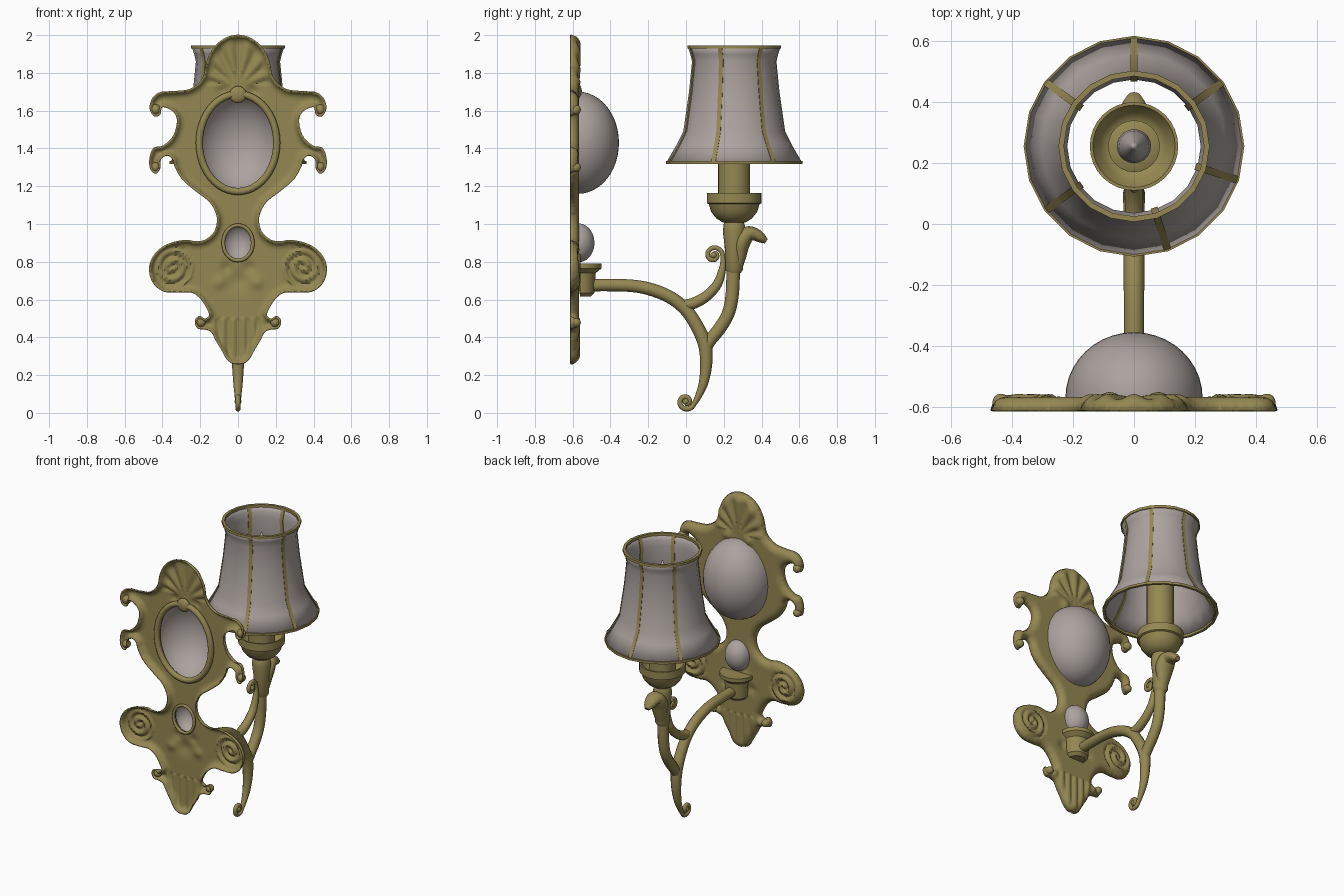
import bpy, bmesh, math
from mathutils import Vector, kdtree, geometry

if "Cube" in bpy.data.objects:
    bpy.data.objects.remove(bpy.data.objects["Cube"])

def material(name, col):
    m = bpy.data.materials.new(name)
    m.diffuse_color = (*col, 1)
    m.use_nodes = True
    m.node_tree.nodes["Principled BSDF"].inputs["Base Color"].default_value = m.diffuse_color
    return m

BRASS = material("aged_brass", (0.30, 0.245, 0.085))
GLASS = material("frosted_grey", (0.41, 0.365, 0.345))
LAMP_Y = 0.255

def finish(ob, mat, angle=40):
    ob.data.materials.clear()
    ob.data.materials.append(mat)
    bpy.ops.object.select_all(action='DESELECT')
    ob.select_set(True)
    bpy.context.view_layer.objects.active = ob
    if ob.type == 'CURVE':
        bpy.ops.object.convert(target='MESH')
        ob = bpy.context.view_layer.objects.active
    bpy.ops.object.shade_smooth_by_angle(angle=math.radians(angle))
    return ob

def from_bmesh(name, bm, mat, angle=40):
    bmesh.ops.recalc_face_normals(bm, faces=bm.faces)
    me = bpy.data.meshes.new(name)
    bm.to_mesh(me)
    bm.free()
    ob = bpy.data.objects.new(name, me)
    bpy.context.collection.objects.link(ob)
    return finish(ob, mat, angle)

def smooth_path(pts, steps=6):
    """Catmull-Rom through points of any dimension."""
    p = [Vector(q) for q in pts]
    p = [2 * p[0] - p[1]] + p + [2 * p[-1] - p[-2]]
    out = []
    for i in range(1, len(p) - 2):
        a, b, c, d = p[i - 1:i + 3]
        for s in range(steps):
            t = s / steps
            out.append(0.5 * (2 * b + (c - a) * t + (2 * a - 5 * b + 4 * c - d) * t * t
                              + (3 * b - a - 3 * c + d) * t ** 3))
    return out + [p[-2]]

def tube(name, pts, mat=BRASS, cyclic=False):
    """Tube through (x, y, z, radius) points."""
    cu = bpy.data.curves.new(name, 'CURVE')
    cu.dimensions = '3D'
    cu.bevel_depth = 1
    cu.bevel_resolution = 4
    cu.use_fill_caps = True
    sp = cu.splines.new('POLY')
    sp.points.add(len(pts) - 1)
    for q, v in zip(sp.points, pts):
        q.co = (v[0], v[1], v[2], 1)
        q.radius = v[3]
    sp.use_cyclic_u = cyclic
    ob = bpy.data.objects.new(name, cu)
    bpy.context.collection.objects.link(ob)
    return finish(ob, mat, 60)

def arm(name, pts):
    """Smoothed tube in the x = 0 plane from (y, z, radius)."""
    return tube(name, [(0, *v) for v in smooth_path(pts)])

def lathe(name, profile, mat, n=32, y=LAMP_Y, arc=2 * math.pi):
    bm = bmesh.new()
    full = arc > 6.28
    cols = []
    for i in range(n if full else n + 1):
        a = arc * i / n
        cols.append([bm.verts.new((r * math.cos(a), y + r * math.sin(a), z)) for r, z in profile])
    for i in range(n):
        c, d = cols[i], cols[(i + 1) % len(cols)]
        for k in range(len(profile) - 1):
            bm.faces.new((c[k], d[k], d[k + 1], c[k + 1]))
    bmesh.ops.remove_doubles(bm, verts=bm.verts, dist=1e-5)
    bmesh.ops.dissolve_degenerate(bm, edges=bm.edges, dist=1e-6)
    return from_bmesh(name, bm, mat)

def ball(name, loc, scale, mat, half=False):
    bm = bmesh.new()
    bmesh.ops.create_uvsphere(bm, u_segments=40, v_segments=24, radius=1)
    if half:
        bmesh.ops.delete(bm, geom=[v for v in bm.verts if v.co.y < -0.001], context='VERTS')
    for v in bm.verts:
        v.co = Vector(loc) + Vector(a * b for a, b in zip(v.co, scale))
    return from_bmesh(name, bm, mat)

# Wall plate: half outline, from the top centre down to the bottom centre
OUTLINE = [
    (0, 2.0), (.06, 1.985), (.12, 1.94), (.16, 1.87), (.178, 1.79), (.205, 1.745), (.26, 1.71),
    (.34, 1.70), (.41, 1.695), (.45, 1.665), (.465, 1.615), (.445, 1.575), (.415, 1.58),
    (.405, 1.62), (.37, 1.615), (.335, 1.59), (.32, 1.55), (.33, 1.49), (.355, 1.445), (.40, 1.41),
    (.445, 1.40), (.465, 1.35), (.462, 1.295), (.435, 1.27), (.415, 1.30), (.41, 1.345),
    (.375, 1.365), (.345, 1.345), (.33, 1.30), (.29, 1.235), (.22, 1.175), (.15, 1.12),
    (.115, 1.06), (.108, 1.01), (.125, .955), (.17, .915), (.22, .905), (.28, .912), (.36, .895),
    (.425, .855), (.462, .795), (.465, .735), (.44, .68), (.39, .645), (.32, .64), (.245, .64),
    (.195, .605), (.16, .55), (.15, .515), (.175, .495), (.205, .51), (.225, .485), (.212, .45),
    (.175, .445), (.14, .43), (.115, .385), (.085, .335), (.06, .29), (.03, .265), (0, .26)]
# Oval windows: centre z, hole half width, hole half height
OVALS = [(0.90, .075, .09), (1.43, .19, .25)]
rim = [Vector((max(0, p.x), p.y)) for p in smooth_path(OUTLINE, 5)]
rim[0].x = rim[-1].x = 0
loop = list(rim)

def up_axis(z0, z1):
    n = round((z1 - z0) / .01)
    return [Vector((0, z0 + (z1 - z0) * i / n)) for i in range(1, n)]

z = 0.26
for cz, w, h in OVALS:
    loop += up_axis(z, cz - h)
    loop += [Vector((w * math.sin(math.pi * i / 30), cz - h * math.cos(math.pi * i / 30)))
             if 0 < i < 30 else Vector((0, cz - h + 2 * h * (i // 30))) for i in range(31)]
    z = cz + h
loop += up_axis(z, 2.0)

def inside(x, z):
    c = False
    ax, az = loop[-1]
    for bx, bz in loop:
        if (az > z) != (bz > z) and x < (bx - ax) * (z - az) / (bz - az) + ax:
            c = not c
        ax, az = bx, bz
    return c

def tree(pts):
    kd = kdtree.KDTree(len(pts))
    for i, p in enumerate(pts):
        kd.insert((p.x, p.y, 0), i)
    kd.balance()
    return kd

dense = [a.lerp(b, s / 4) for a, b in zip(rim, rim[1:]) for s in range(4)]
rim_tree, loop_tree = tree(dense), tree(loop)

def bump(x, z, cx, cz, s):
    return math.exp(-((x - cx) ** 2 + (z - cz) ** 2) / (s * s))

def relief(x, z):
    """Pressed-metal height: rounded edge, shell flutes, volutes, leaf ridges, mask."""
    t = min(rim_tree.find((x, z, 0))[2] / .045, 1)
    h = .042 * math.sqrt(max(0, 1 - (1 - t) ** 2))
    d = math.hypot(x, z - 1.72)
    if z > 1.74:
        h += t * .009 * math.cos(14 * math.atan2(x, z - 1.72)) * min(1, d / .15)
    d = math.hypot(x - .345, z - .77)
    if d < .11:
        h += t * .009 * math.cos(2 * math.pi * d / .05 - math.atan2(z - .77, x - .345))
    if z < .5:
        h += t * .007 * math.cos(x * 120)
    h += .016 * bump(x, z, .08, 1.705, .03) + .014 * bump(x, z, 0, .70, .05)
    return h + .012 * bump(x, z, .06, .77, .03) - .012 * bump(x, z, .1, .69, .03)

pts = list(loop)
for i in range(1, 48):
    for k in range(174):
        x, z = i * .01, .265 + k * .01
        if inside(x, z) and loop_tree.find((x, z, 0))[2] > .005:
            pts.append(Vector((x, z)))
n = len(loop)
res = geometry.delaunay_2d_cdt(pts, [(i, (i + 1) % n) for i in range(n)], [], 0, 1e-6)
bm = bmesh.new()
vs = [bm.verts.new((p.x, -.613 + relief(p.x, p.y), p.y)) for p in res[0]]
for f in res[2]:
    c = sum((res[0][i] for i in f), Vector((0, 0))) / len(f)
    if inside(c.x, c.y):
        bm.faces.new([vs[i] for i in f])
bmesh.ops.delete(bm, geom=[v for v in bm.verts if not v.link_faces], context='VERTS')
plate = from_bmesh("wall_plate", bm, BRASS, 60)
plate.modifiers.new("mirror", 'MIRROR')
sol = plate.modifiers.new("thickness", 'SOLIDIFY')
sol.thickness, sol.offset = .008, 0

# Oval frames with their domes, and the rolled scroll tips
for name, cz, w, h, r, dome in [("large", 1.43, .205, .258, .019, (.225, .215, .27)),
                                ("small", .90, .078, .093, .01, (.086, .085, .103))]:
    ring = [(w * math.cos(a), -.587, cz + h * math.sin(a), r)
            for a in [2 * math.pi * i / 48 for i in range(48)]]
    tube(name + "_oval_frame", ring, cyclic=True)
    ball(name + "_oval_dome", (0, -.57, cz), dome, GLASS, half=True)
ball("frame_crest", (0, -.59, 1.685), (.045, .022, .045), BRASS)
for side in (-1, 1):
    for tx, tz, r in [(.436, 1.605, .028), (.437, 1.30, .026), (.197, .478, .025)]:
        ball("scroll_tip", (side * tx, -.585, tz), (r, .028, r), BRASS)

# Half-round bracket holding the arm to the plate
lathe("arm_bracket", [(0, .615), (.055, .615), (.075, .635), (.082, .74), (.10, .755), (.112, .765),
                      (.112, .79), (0, .79)], BRASS, 20, -.56, math.pi)

# Curved arms with spiral ends
def spiral(cy, cz, r0, a0, turn, radius):
    out = []
    for i in range(15):
        a, r = a0 + turn * i * .55, r0 * (1 - i / 18)
        out.append((cy + r * math.cos(a), cz + r * math.sin(a), radius))
    return out

arm("main_arm", [(-.55, .675, .033), (-.42, .677, .033), (-.28, .672, .033), (-.18, .652, .034),
                 (-.08, .61, .034), (.0, .545, .034), (.06, .455, .035), (.10, .36, .036),
                 (.107, .26, .032), (.093, .16, .025), (.066, .09, .018)]
    + spiral(0, .06, .045, -.25, -1, .0135))
arm("upright_stem", [(.10, .33, .03), (.125, .38, .033), (.18, .45, .034), (.225, .53, .034),
                     (.245, .63, .035), (.25, .75, .036), (.255, .88, .036), (.255, 1.02, .036)])
arm("side_branch", [(-.02, .57, .028), (.04, .58, .03), (.11, .62, .028), (.165, .68, .025),
                    (.19, .75, .02), (.197, .80, .015)] + spiral(.147, .835, .046, .1, 1, .0125))
for cy, cz in [(0, .06), (.147, .835)]:
    ball("spiral_eye", (0, cy, cz), (.018, .018, .018), BRASS)

# Leaf collar curling outwards under the cup
lathe("leaf_collar", [(.036, .74), (.047, .76), (.05, .88), (.06, .96), (.055, 1.0), (.04, 1.03)],
      BRASS, 24)
leaf = arm("curled_leaf", [(.275, .76, .022), (.285, .83, .034), (.295, .90, .045), (.325, .945, .042),
                           (.365, .945, .034), (.40, .925, .026), (.425, .908, .013)])
for v in leaf.data.vertices:
    v.co.x *= 1.4

# Cup, candle and bulb
lathe("candle_cup", [(0, 1.005), (.06, 1.008), (.095, 1.03), (.122, 1.065), (.134, 1.105), (.145, 1.11),
                     (.145, 1.163), (.135, 1.163), (.11, 1.12), (.085, 1.10), (0, 1.10)], BRASS, 32)
lathe("candle_tube", [(.085, 1.09), (.085, 1.55), (.06, 1.56), (0, 1.56)], BRASS, 24)
lathe("bulb", [(.03, 1.55), (.048, 1.60), (.056, 1.66), (.05, 1.72), (.03, 1.79), (.012, 1.84),
               (0, 1.87)], GLASS, 20)

# Flared shade with rim bands and ribs
SHADE = [(.242, 1.94), (.228, 1.90), (.219, 1.86), (.235, 1.70), (.265, 1.49), (.30, 1.42), (.355, 1.325)]
shade = lathe("lamp_shade", SHADE, GLASS, 20)
shade.modifiers.new("thickness", 'SOLIDIFY').thickness = .004
for name, r, z, h in [("top_band", .242, 1.937, .009), ("bottom_band", .356, 1.325, .008)]:
    lathe(name, [(r - .012, z - h), (r + .006, z - h), (r + .006, z + h), (r - .012, z + h),
                 (r - .012, z - h)], BRASS, 20)
bm = bmesh.new()
for deg in (90, 36, -18, -72, -144, -216):
    a = math.radians(deg)
    d, t = Vector((math.cos(a), math.sin(a), 0)), Vector((-math.sin(a), math.cos(a), 0))
    rows = [[bm.verts.new(Vector((0, LAMP_Y, z)) + d * (r + o) + t * s)
             for o, s in ((-.007, -.012), (.005, -.012), (.005, .012), (-.007, .012))]
            for r, z in SHADE]
    for p, q in zip(rows, rows[1:]):
        for k in range(4):
            bm.faces.new((p[k], p[(k + 1) % 4], q[(k + 1) % 4], q[k]))
from_bmesh("shade_ribs", bm, BRASS, 30)
